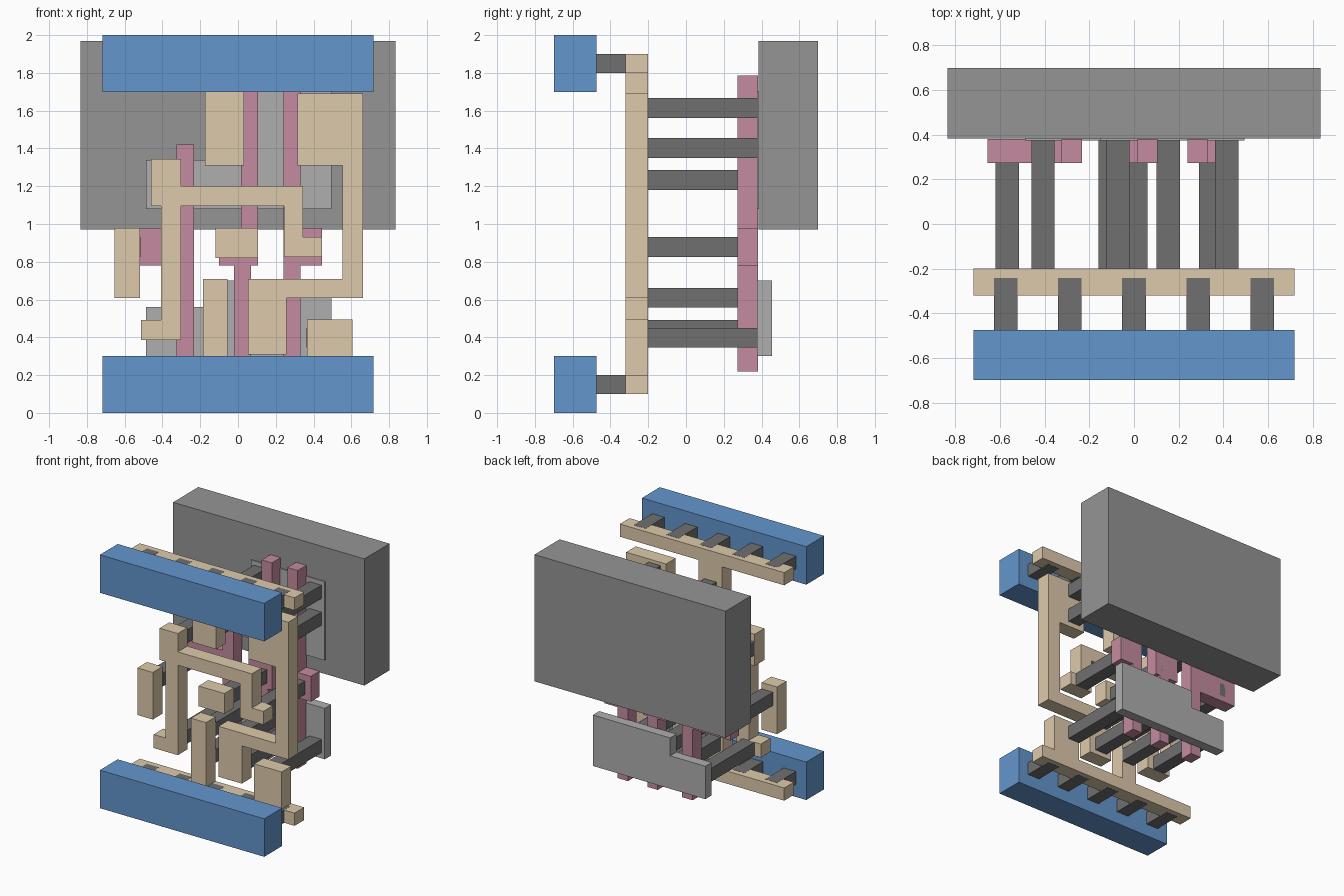
import bpy, bmesh


def material(name, rgb):
    m = bpy.data.materials.new(name)
    m.diffuse_color = (*rgb, 1)
    return m


BLUE = material("rail_blue", (0.127, 0.305, 0.61))
BEIGE = material("trace_beige", (0.73, 0.59, 0.41))
PINK = material("gate_pink", (0.56, 0.26, 0.35))
DARK = material("contact_dark", (0.16, 0.16, 0.16))
MID = material("well_grey", (0.3, 0.3, 0.3))
LIGHT = material("diffusion_light", (0.43, 0.43, 0.43))

# layer depths (y ranges)
RAIL, TRACE, GATE = (-0.698, -0.475), (-0.32, -0.2), (0.273, 0.381)
DIFF, WELL = (0.375, 0.455), (0.383, 0.698)
RAIL_VIA, CONTACT = (-0.475, -0.242), (-0.2, 0.381)


def prism(name, outline, layer, mat):
    """Extrude an x-z outline through a layer's depth."""
    bm = bmesh.new()
    y0, y1 = layer
    face = bm.faces.new([bm.verts.new((x, y0, z)) for x, z in outline])
    ext = bmesh.ops.extrude_face_region(bm, geom=[face])["geom"]
    verts = [v for v in ext if isinstance(v, bmesh.types.BMVert)]
    bmesh.ops.translate(bm, verts=verts, vec=(0, y1 - y0, 0))
    bmesh.ops.recalc_face_normals(bm, faces=bm.faces)
    me = bpy.data.meshes.new(name)
    bm.to_mesh(me)
    bm.free()
    me.materials.append(mat)
    ob = bpy.data.objects.new(name, me)
    bpy.context.collection.objects.link(ob)
    return ob


def block(name, x0, x1, z0, z1, layer, mat):
    return prism(name, [(x0, z0), (x1, z0), (x1, z1), (x0, z1)], layer, mat)


# front power rails and the vias behind them
for side, z in (("lower", 0.0), ("upper", 1.7)):
    block(f"{side}_rail", -0.718, 0.718, z, z + 0.3, RAIL, BLUE)
    for i in range(5):
        x = (i - 2) * 0.287
        block(f"{side}_rail_via", x - 0.053, x + 0.053, z + 0.099, z + 0.201, RAIL_VIA, DARK)

# upper trace bar with drop
prism("upper_trace", [(-0.718, 1.8), (-0.175, 1.8), (-0.175, 1.31), (0.033, 1.31),
                      (0.033, 1.8), (0.718, 1.8), (0.718, 1.9), (-0.718, 1.9)], TRACE, BEIGE)
# lower trace bar with two risers
prism("lower_trace", [(-0.718, 0.1), (0.718, 0.1), (0.718, 0.2), (0.605, 0.2), (0.605, 0.495),
                      (0.365, 0.495), (0.365, 0.2), (-0.055, 0.2), (-0.055, 0.708),
                      (-0.185, 0.708), (-0.185, 0.2), (-0.718, 0.2)], TRACE, BEIGE)
# right-hand output trace
prism("output_trace", [(0.053, 0.31), (0.257, 0.31), (0.257, 0.608), (0.663, 0.608),
                       (0.663, 1.692), (0.315, 1.692), (0.315, 1.31), (0.552, 1.31),
                       (0.552, 0.708), (0.053, 0.708)], TRACE, BEIGE)
# left-hand inner trace
prism("inner_trace", [(-0.513, 0.385), (-0.302, 0.385), (-0.302, 1.095), (0.243, 1.095),
                      (0.243, 0.825), (0.445, 0.825), (0.445, 0.93), (0.345, 0.93),
                      (0.345, 1.2), (-0.302, 1.2), (-0.302, 1.345), (-0.46, 1.345),
                      (-0.46, 1.095), (-0.408, 1.095), (-0.408, 0.492), (-0.513, 0.492)], TRACE, BEIGE)
# input pads
block("left_input_pad", -0.655, -0.52, 0.608, 0.98, TRACE, BEIGE)
block("middle_input_pad", -0.12, 0.105, 0.82, 0.98, TRACE, BEIGE)

# gate strips with their contact pads
prism("left_gate", [(-0.325, 0.22), (-0.232, 0.22), (-0.232, 1.422), (-0.325, 1.422),
                    (-0.325, 0.98), (-0.655, 0.98), (-0.655, 0.78), (-0.325, 0.78)], GATE, PINK)
prism("middle_gate", [(-0.02, 0.22), (0.07, 0.22), (0.07, 0.78), (0.105, 0.78), (0.105, 1.785),
                      (0.016, 1.785), (0.016, 0.98), (-0.1, 0.98), (-0.1, 0.78), (-0.02, 0.78)],
      GATE, PINK)
prism("right_gate", [(0.24, 0.22), (0.33, 0.22), (0.33, 0.78), (0.445, 0.78), (0.445, 0.98),
                     (0.33, 0.98), (0.33, 1.785), (0.24, 1.785)], GATE, PINK)

# contacts from the traces to gates and plates: lower-left corner (x, z)
contacts = [(-0.62, 0.825), (-0.045, 0.825), (0.29, 0.825),
            (-0.46, 1.18), (-0.125, 1.35), (-0.125, 1.562), (0.362, 1.35), (0.362, 1.562),
            (-0.46, 0.388), (-0.16, 0.345), (-0.16, 0.557), (0.1, 0.345), (0.1, 0.557),
            (0.362, 0.345)]
for x, z in contacts:
    block("contact_bar", x, x + 0.105, z, z + 0.105, CONTACT, DARK)

# stepped plates and back slab
for name, z0, zs, z1, xs in (("lower_plate", 0.3, 0.56, 0.702, -0.18),
                             ("upper_plate", 1.08, 1.34, 1.702, -0.15)):
    prism(name, [(-0.487, z0), (0.495, z0), (0.495, z1), (xs, z1), (xs, zs), (-0.487, zs)],
          DIFF, LIGHT)
block("back_slab", -0.835, 0.835, 0.97, 1.97, WELL, MID)
